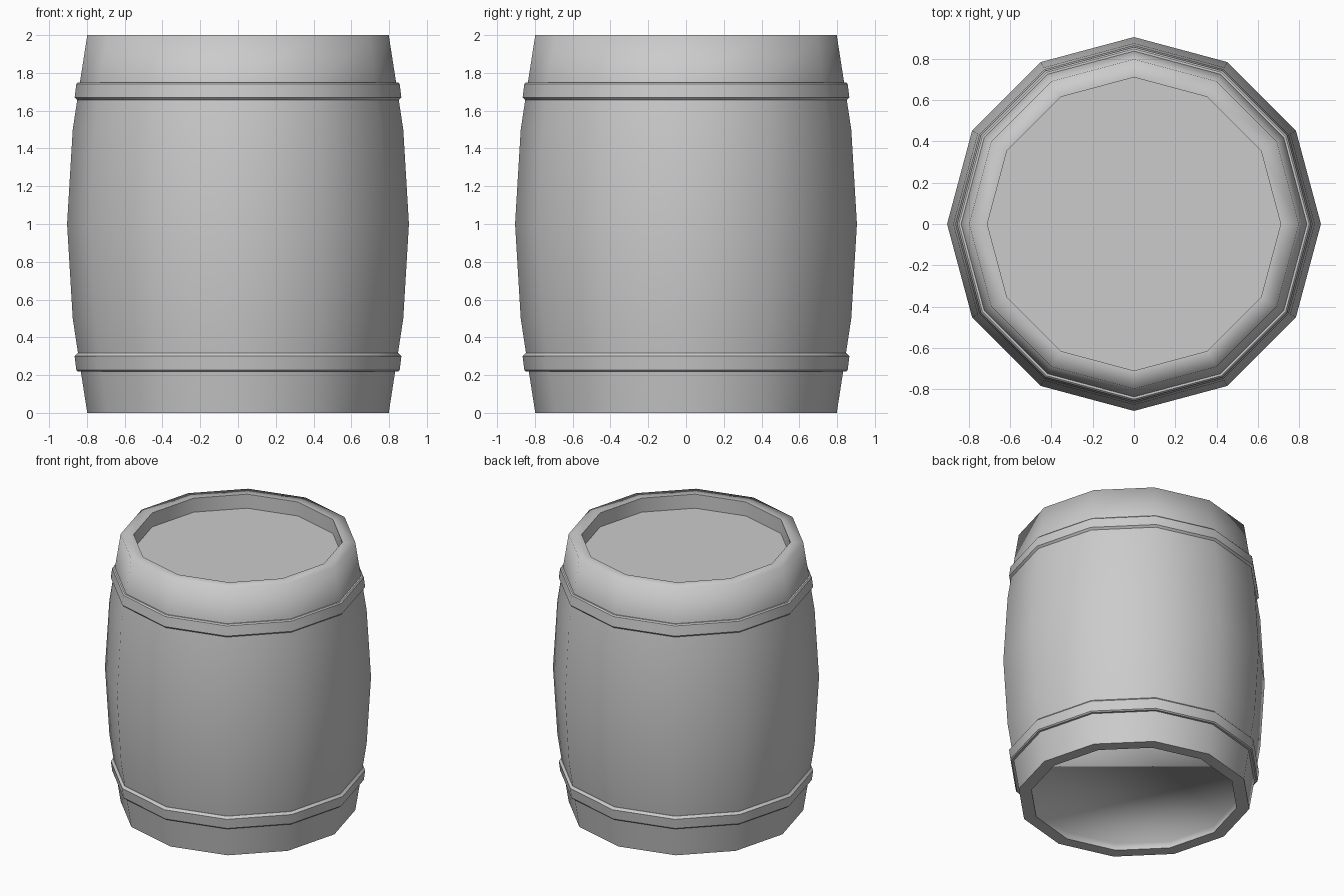
import bpy, bmesh, math

cube = bpy.data.objects.get("Cube")
if cube:
    bpy.data.objects.remove(cube, do_unlink=True)

SIDES = 12

grey = bpy.data.materials.new("plain_grey")
grey.use_nodes = True
colour = (0.6, 0.6, 0.6, 1)
grey.diffuse_color = colour
grey.node_tree.nodes["Principled BSDF"].inputs["Base Color"].default_value = colour


def lathe(name, profile, closed=False, soft=()):
    """Spin an (r, z) profile into a twelve-sided part; rings listed in soft stay smooth."""
    bm = bmesh.new()
    rings = []
    for r, z in profile:
        rings.append([bm.verts.new((r * math.cos(a), r * math.sin(a), z))
                      for a in (2 * math.pi * i / SIDES for i in range(SIDES))])
    pairs = list(zip(rings, rings[1:]))
    if closed:
        pairs.append((rings[-1], rings[0]))
    for low, high in pairs:
        for i in range(SIDES):
            j = (i + 1) % SIDES
            bm.faces.new((low[i], low[j], high[j], high[i]))
    if not closed:
        bm.faces.new(rings[0])
        bm.faces.new(rings[-1])
    bmesh.ops.recalc_face_normals(bm, faces=bm.faces)

    # Smooth shading with sharp rims
    soft_verts = [set(rings[k]) for k in soft]
    for f in bm.faces:
        f.smooth = True
    for e in bm.edges:
        is_soft = any(set(e.verts) <= ring for ring in soft_verts)
        e.smooth = is_soft or e.calc_face_angle(0) < math.radians(35)

    mesh = bpy.data.meshes.new(name)
    bm.to_mesh(mesh)
    bm.free()
    mesh.materials.append(grey)
    obj = bpy.data.objects.new(name, mesh)
    bpy.context.collection.objects.link(obj)
    return obj


# Bulging body, with a shallow recessed base and a deeper recessed lid
side = [(0.71, 0), (0.798, 0), (0.837, 0.25), (0.875, 0.5)]
body = ([(0.71, 0.05)] + side + [(0.905, 1)]
        + [(r, 2 - z) for r, z in reversed(side)] + [(0.71, 1.895)])
lathe("barrel_body", body, soft=(0, 8))

# Two bevelled hoops, the upper one flipped and set slightly low
hoop = [(0.8, 0.22), (0.848, 0.22), (0.856, 0.228), (0.865, 0.3),
        (0.849, 0.316), (0.8, 0.316)]
lathe("lower_hoop", hoop, closed=True)
lathe("upper_hoop", [(r, 1.97 - z) for r, z in hoop], closed=True)
